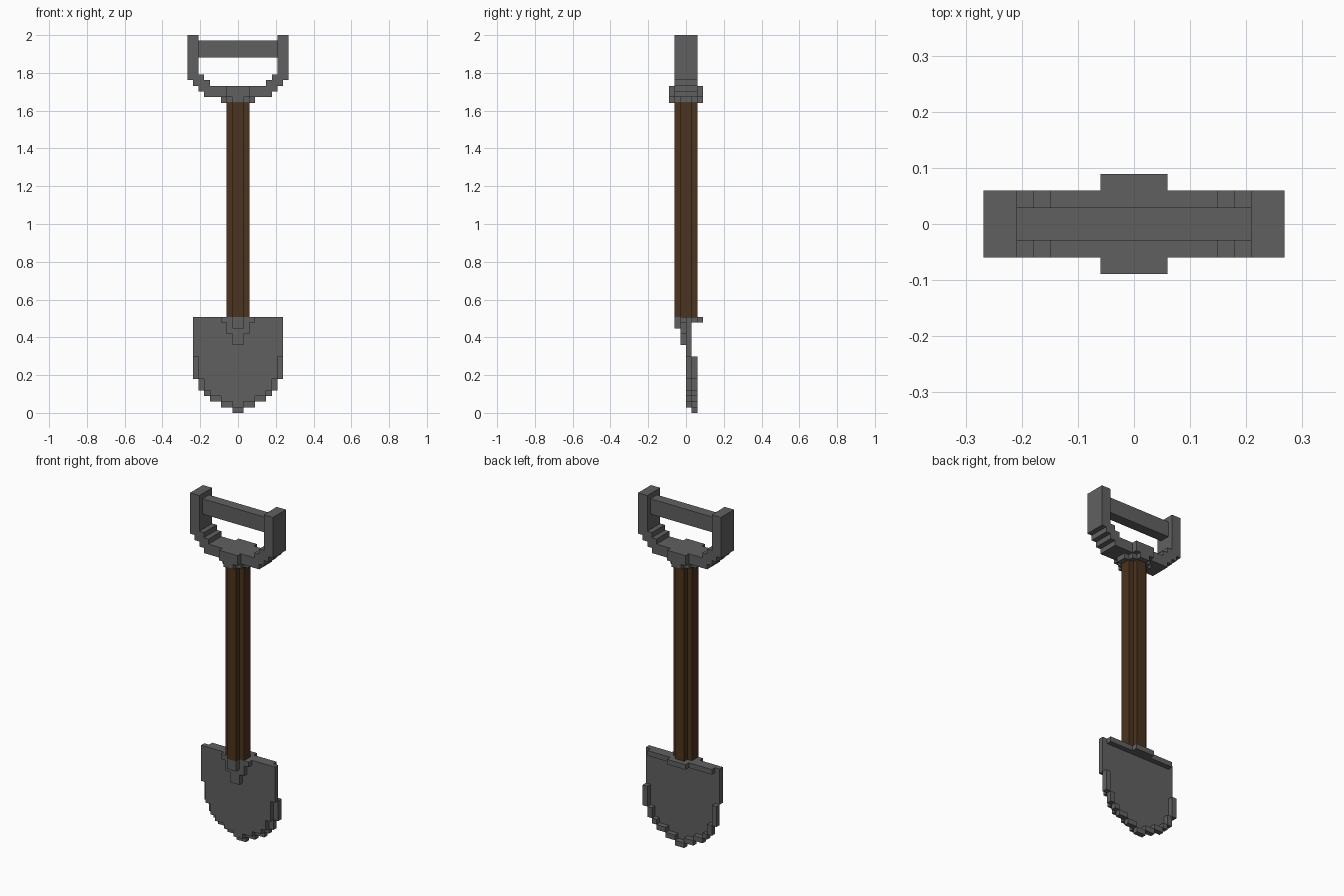
import bpy, bmesh
from mathutils import Vector

cube = bpy.data.objects.get("Cube")
if cube:
    bpy.data.objects.remove(cube, do_unlink=True)

U = 2 / 67  # size of one block


def material(name, rgb):
    m = bpy.data.materials.new(name)
    m.use_nodes = True
    m.diffuse_color = (*rgb, 1)
    m.node_tree.nodes["Principled BSDF"].inputs["Base Color"].default_value = (*rgb, 1)
    return m


steel = material("dark_grey_steel", (0.118, 0.118, 0.118))
wood = material("brown_wood", (0.072, 0.033, 0.013))


def finish(name, bm, mat):
    bmesh.ops.recalc_face_normals(bm, faces=bm.faces)
    mesh = bpy.data.meshes.new(name)
    bm.to_mesh(mesh)
    bm.free()
    mesh.materials.append(mat)
    obj = bpy.data.objects.new(name, mesh)
    bpy.context.collection.objects.link(obj)
    return obj


def prism(name, half, lo, hi, mat, axis="y"):
    """Extrude a left-right symmetric outline, given by its +x half, along y or z."""
    outline = half + [(-x, v) for x, v in reversed(half)]
    bm = bmesh.new()
    if axis == "y":
        verts = [bm.verts.new(Vector((x, lo, v)) * U) for x, v in outline]
        step = Vector((0, hi - lo, 0)) * U
    else:
        verts = [bm.verts.new(Vector((x, v, lo)) * U) for x, v in outline]
        step = Vector((0, 0, hi - lo)) * U
    face = bm.faces.new(verts)
    ext = bmesh.ops.extrude_face_region(bm, geom=[face])
    moved = [g for g in ext["geom"] if isinstance(g, bmesh.types.BMVert)]
    bmesh.ops.translate(bm, verts=moved, vec=step)
    return finish(name, bm, mat)


def boxes(name, spans, mat):
    """Blocks given as x0, x1, y0, y1, z0, z1 in block units."""
    bm = bmesh.new()
    for x0, x1, y0, y1, z0, z1 in spans:
        vs = bmesh.ops.create_cube(bm, size=1)["verts"]
        for v in vs:
            v.co = Vector((x1 if v.co.x > 0 else x0,
                           y1 if v.co.y > 0 else y0,
                           z1 if v.co.z > 0 else z0)) * U
    return finish(name, bm, mat)


# Shaft with a plus-shaped cross-section
prism("shaft", [(1, -2), (1, -1), (2, -1), (2, 1), (1, 1), (1, 2)], 17, 55, wood, "z")

# Collar joining the shaft to the handle
prism("collar_ring", [(1, -3), (1, -2), (2, -2), (2, -1), (3, -1), (3, 1),
                      (2, 1), (2, 2), (1, 2), (1, 3)], 55, 56, steel, "z")
boxes("collar_block", [(-2, 2, y, y + 1, 56, 58) for y in (-3, 2)], steel)

# Stepped yoke and grip bar
prism("handle_yoke", [(6, 56), (6, 57), (7, 57), (7, 58), (8, 58), (8, 59), (9, 59), (9, 67),
                      (7, 67), (7, 60), (6, 60), (6, 59), (5, 59), (5, 58)], -2, 2, steel)
boxes("grip_bar", [(-7, 7, -1, 1, 63, 66)], steel)

# Blade plate with a stepped point
prism("blade_plate", [(1, 1), (1, 2), (3, 2), (3, 3), (5, 3), (5, 4), (6, 4), (6, 6),
                      (7, 6), (7, 10), (8, 10), (8, 17)], 0, 1, steel)

# Raised rim behind the lower edge: inner x, outer x, bottom z, top z
rim = [(-1, 1, 0, 1)]
for a, b, z0, z1 in [(1, 3, 1, 2), (3, 5, 2, 3), (5, 6, 3, 4), (6, 7, 4, 6), (7, 8, 6, 10)]:
    rim += [(a, b, z0, z1), (-b, -a, z0, z1)]
boxes("blade_rim", [(a, b, 1, 2, z0, z1) for a, b, z0, z1 in rim], steel)

# Foot ledge along the top of the back
boxes("foot_ledge", [(-7, 7, 1, 2, 16, 17), (-2, 2, 2, 3, 16, 17)], steel)

# Tapering socket on the front of the blade
prism("socket", [(1, 12), (1, 14), (2, 14), (2, 16), (3, 16), (3, 17)], -1, 0, steel)
boxes("socket_front", [(-1, 1, -2, -1, 15, 17)], steel)
